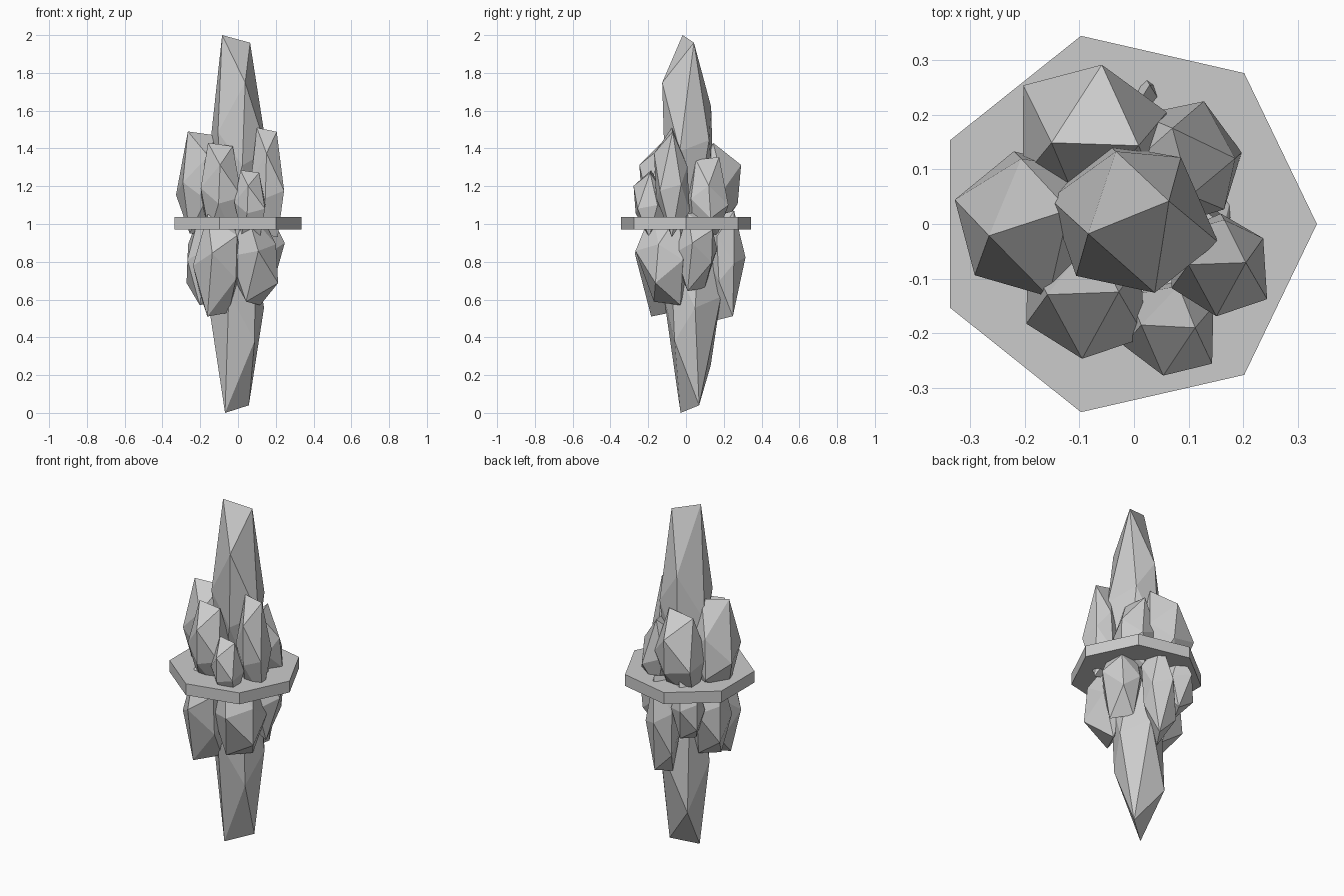
import bpy, bmesh
from math import cos, sin, pi, radians
from mathutils import Matrix, Vector

if "Cube" in bpy.data.objects:
    bpy.data.objects.remove(bpy.data.objects["Cube"])

# Irregular stretched icosahedron: top edge, upper pair, waist; lower points mirror the upper ones
upper = [(-.079, -.028, 1), (.069, .032, .925), (-.028, .123, .29), (.043, -.136, .53)]
waist = [(.091, .112, -.04), (.159, -.043, -.15), (-.149, .036, -.2), (-.101, -.105, .04)]
UNIT = [Vector(p) for p in upper + waist] + [-Vector(p) for p in upper]
BASE_Z = 0.93


def finish(name, bm, matrix=None):
    if matrix:
        bmesh.ops.transform(bm, matrix=matrix, verts=bm.verts)
    bmesh.ops.recalc_face_normals(bm, faces=bm.faces)
    me = bpy.data.meshes.new(name)
    bm.to_mesh(me)
    bm.free()
    ob = bpy.data.objects.new(name, me)
    bpy.context.collection.objects.link(ob)
    return ob


def crystal(name, x, y, top, size, yaw, flip=None):
    bm = bmesh.new()
    half = (top - BASE_Z) / 2
    m = (Matrix.Translation((x, y, BASE_Z + half))
         @ Matrix.Rotation(radians(yaw), 4, 'Z')
         @ Matrix.Diagonal((size, size, half, 1)))
    for p in UNIT:
        bm.verts.new(m @ p)
    bmesh.ops.convex_hull(bm, input=bm.verts)
    return finish(name, bm, flip)


# Half turn about a horizontal axis gives the hanging cluster
c, s = cos(radians(60)), sin(radians(60))
FLIP = Matrix(((c, s, 0, -.011), (s, -c, 0, .035), (0, 0, -1, 2.0), (0, 0, 0, 1)))

# name, x, y, top height, width scale, yaw
crystals = [
    ("main_crystal", -.005, .010, 2.00, 1.00, 0),
    ("left_crystal", -.188, .000, 1.49, .96, -4),
    ("back_left_crystal", -.075, .150, 1.43, 1.0, 156),
    ("back_right_crystal", .085, .110, 1.355, .80, -97),
    ("right_crystal", .155, -.075, 1.51, .66, -20),
    ("front_crystal", .065, -.190, 1.285, .62, -25),
    ("front_left_crystal", -.090, -.130, 1.43, .82, -20),
]
for name, x, y, top, size, yaw in crystals:
    crystal("upper_" + name, x, y, top, size, yaw)
    crystal("lower_" + name, x, y, top, size, yaw, FLIP)

# Seven-sided plate between the clusters
bm = bmesh.new()
R = 0.3535
ring = [bm.verts.new((R * cos(2 * pi * i / 7) - .0185, R * sin(2 * pi * i / 7), .97)) for i in range(7)]
face = bm.faces.new(ring)
ext = bmesh.ops.extrude_face_region(bm, geom=[face], use_keep_orig=True)
top = [g for g in ext["geom"] if isinstance(g, bmesh.types.BMVert)]
bmesh.ops.translate(bm, vec=(0, 0, .067), verts=top)
finish("middle_plate", bm)
